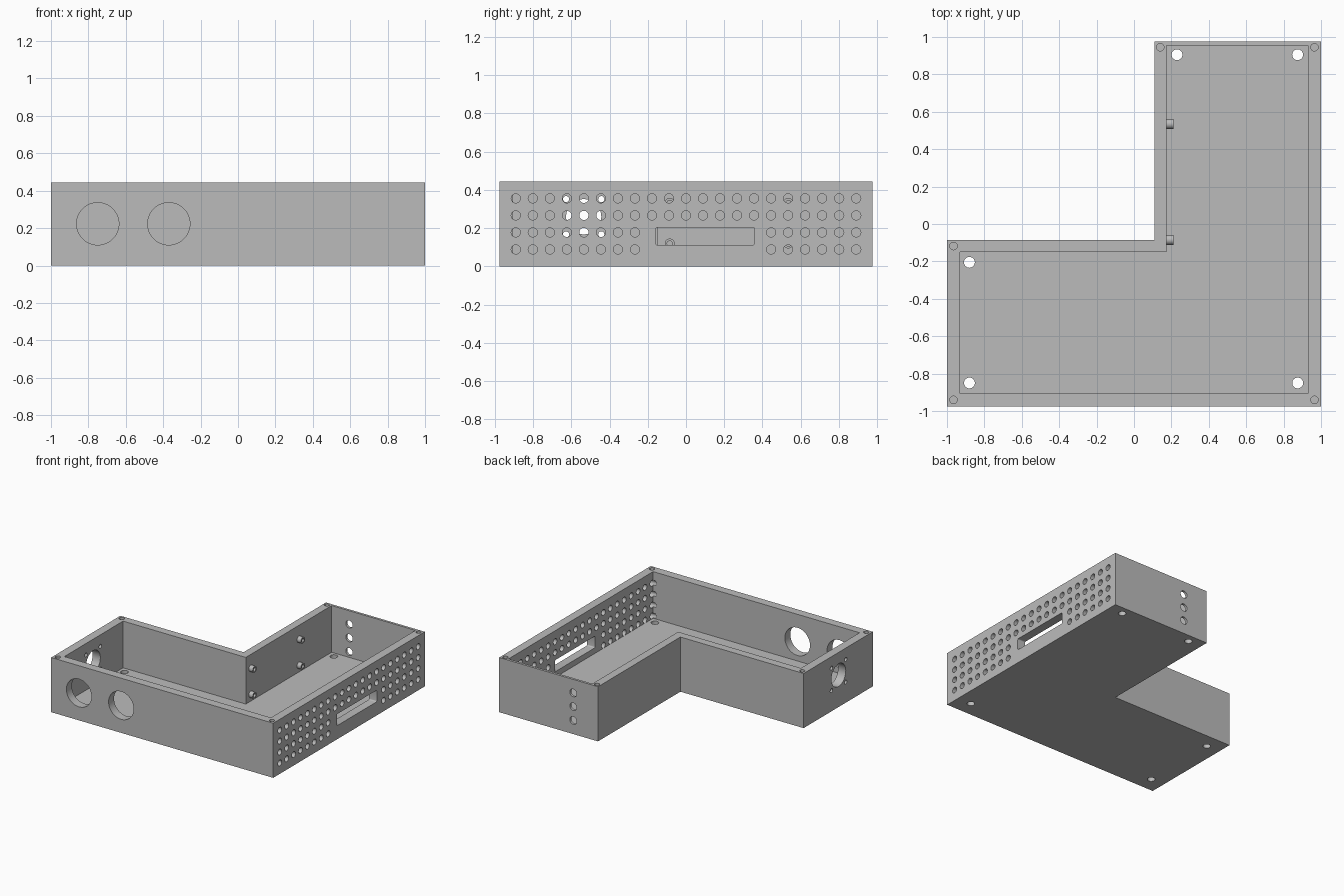
import bpy, bmesh, math
from mathutils import Matrix, Vector

if "Cube" in bpy.data.objects:
    bpy.data.objects.remove(bpy.data.objects["Cube"], do_unlink=True)

grey = bpy.data.materials.new("plain grey")
grey.use_nodes = True
grey.diffuse_color = (0.5, 0.5, 0.5, 1)
grey.node_tree.nodes["Principled BSDF"].inputs["Base Color"].default_value = (0.5, 0.5, 0.5, 1)

HEIGHT, FLOOR, MID = 0.445, 0.065, 0.223


def make_object(name, bm):
    bmesh.ops.recalc_face_normals(bm, faces=bm.faces)
    mesh = bpy.data.meshes.new(name)
    bm.to_mesh(mesh)
    bm.free()
    mesh.materials.append(grey)
    obj = bpy.data.objects.new(name, mesh)
    bpy.context.collection.objects.link(obj)
    return obj


def l_prism(name, left, right, front, back, notch_x, notch_y, z0, z1):
    """Extruded L outline with the notch at the back right side."""
    outline = [(left, front), (right, front), (right, back),
               (notch_x, back), (notch_x, notch_y), (left, notch_y)]
    bm = bmesh.new()
    face = bm.faces.new([bm.verts.new((x, y, z0)) for x, y in outline])
    out = bmesh.ops.extrude_face_region(bm, geom=[face])
    verts = [v for v in out["geom"] if isinstance(v, bmesh.types.BMVert)]
    bmesh.ops.translate(bm, verts=verts, vec=(0, 0, z1 - z0))
    return make_object(name, bm)


def cylinder(bm, centre, axis, radius, length, sides=32):
    turn = Vector((0, 0, 1)).rotation_difference(Vector(axis)).to_matrix().to_4x4()
    bmesh.ops.create_cone(bm, cap_ends=True, segments=sides, radius1=radius,
                          radius2=radius, depth=length,
                          matrix=Matrix.Translation(centre) @ turn)


def cut(target, cutter):
    mod = target.modifiers.new("cut", "BOOLEAN")
    mod.operation, mod.solver, mod.object = "DIFFERENCE", "EXACT", cutter
    bpy.context.view_layer.objects.active = target
    bpy.ops.object.modifier_apply(modifier=mod.name)


X, Y, Z = (1, 0, 0), (0, 1, 0), (0, 0, 1)

# L-shaped tray and its cavity
tray = l_prism("tray", -1, 1, -0.975, 0.975, 0.11, -0.085, 0, HEIGHT)
cavity = l_prism("cavity_cutter", -0.93, 0.93, -0.905, 0.955, 0.175, -0.15, FLOOR, HEIGHT + 0.1)

holes = bmesh.new()

# Floor mounting holes
for x, y in [(-0.88, -0.205), (-0.88, -0.85), (0.875, -0.85), (0.875, 0.905), (0.23, 0.905)]:
    cylinder(holes, (x, y, FLOOR / 2), Z, 0.029, 0.12)

# Blind lid screw holes in the rim corners
for x, y in [(-0.965, -0.118), (-0.965, -0.94), (0.965, -0.94), (0.965, 0.945), (0.14, 0.945)]:
    cylinder(holes, (x, y, HEIGHT), Z, 0.02, 0.3, 24)

# Two large ports in the front wall
for x in (-0.75, -0.37):
    cylinder(holes, (x, -0.94, MID), Y, 0.113, 0.12, 64)

# Three cable holes in the back wall
for i in (-1, 0, 1):
    cylinder(holes, (0.333, 0.965, MID + 0.112 * i), Y, 0.031, 0.06)

# Round opening with four screw holes in the far side wall
cylinder(holes, (-0.965, -0.535, 0.26), X, 0.092, 0.12, 64)
for sy in (-1, 1):
    for sz in (-1, 1):
        cylinder(holes, (-0.965, -0.535 + 0.092 * sy, 0.26 + 0.092 * sz), X, 0.016, 0.12, 20)

# Vent grid, leaving room for the slot in the two lower rows
PITCH = 0.089
for row in range(1, 5):
    for col in range(-10, 11):
        if row > 2 or not -2 <= col <= 4:
            cylinder(holes, (0.965, col * PITCH, row * PITCH), X, 0.024, 0.12, 24)

# Slot with slightly rounded corners
slot = bmesh.ops.create_cube(holes, size=1, matrix=Matrix.Translation((0.965, 0.1, 0.158))
                             @ Matrix.Diagonal((0.12, 0.514, 0.094, 1)))
long_edges = {e for v in slot["verts"] for e in v.link_edges
              if abs(e.verts[0].co.x - e.verts[1].co.x) > 0.1}
bmesh.ops.bevel(holes, geom=list(long_edges), offset=0.009, segments=4,
                affect="EDGES", profile=0.5)

# Bores of the four standoffs
spots = [(y, z) for y in (-0.085, 0.535) for z in (0.12, 0.332)]
for y, z in spots:
    cylinder(holes, (0.195, y, z), X, 0.014, 0.11, 24)

hole_cutter = make_object("hole_cutter", holes)
cut(tray, cavity)
cut(tray, hole_cutter)
parts = [tray]

# Standoffs on the notch wall
for i, (y, z) in enumerate(spots):
    bm = bmesh.new()
    cylinder(bm, (0.19, y, z), X, 0.026, 0.04)
    boss = make_object(f"standoff_{i + 1}", bm)
    cut(boss, hole_cutter)
    parts.append(boss)

for helper in (cavity, hole_cutter):
    bpy.data.objects.remove(helper, do_unlink=True)

# Smooth the round walls and keep the edges sharp
bpy.ops.object.select_all(action="DESELECT")
for part in parts:
    part.select_set(True)
bpy.context.view_layer.objects.active = tray
bpy.ops.object.shade_smooth_by_angle(angle=math.radians(30))
